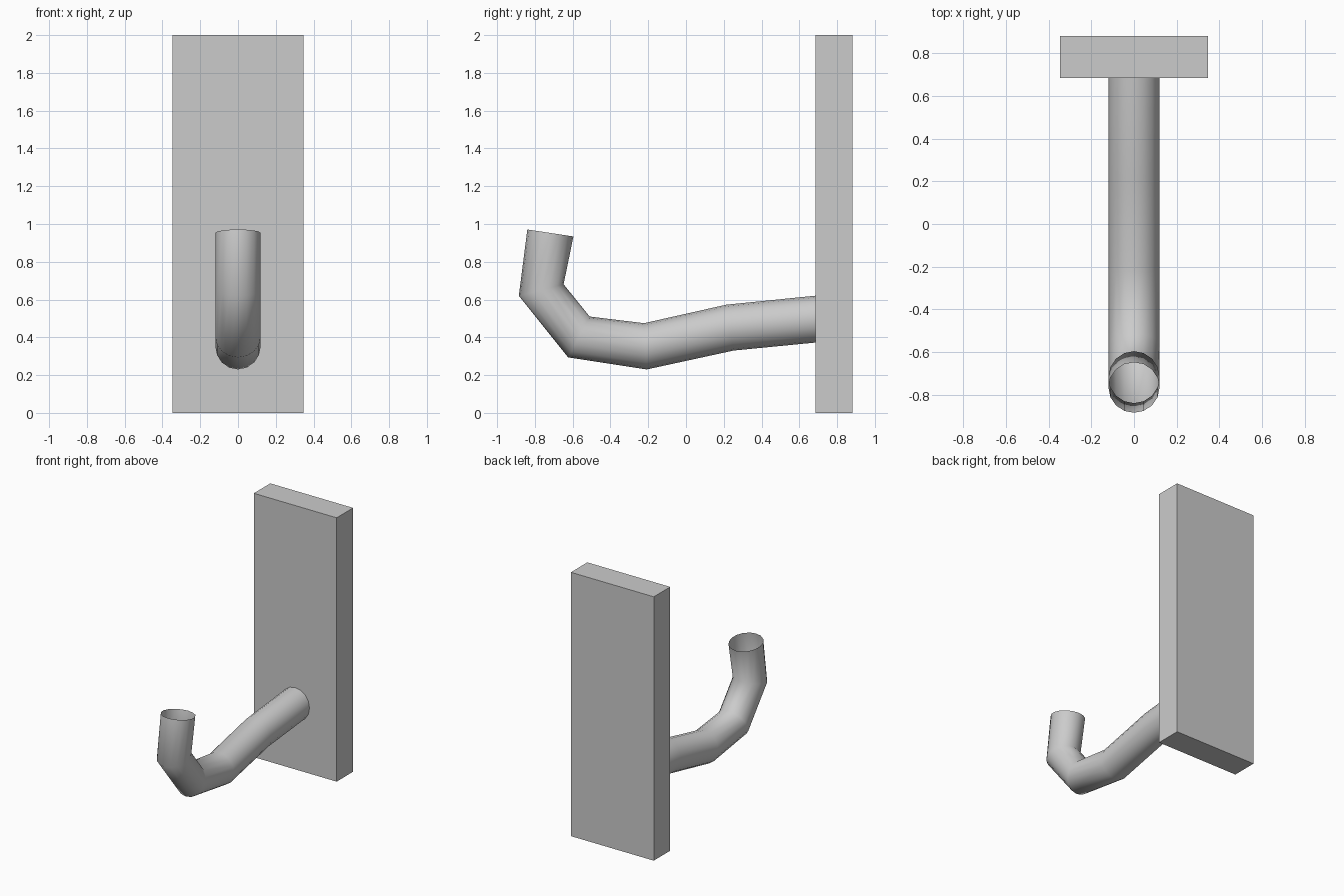
import bpy, bmesh, math
from mathutils import Vector

if "Cube" in bpy.data.objects:
    bpy.data.objects.remove(bpy.data.objects["Cube"])


def finish(bm, name, smooth=False):
    bmesh.ops.recalc_face_normals(bm, faces=bm.faces)
    for f in bm.faces:
        f.smooth = smooth
    mesh = bpy.data.meshes.new(name)
    bm.to_mesh(mesh)
    bm.free()
    obj = bpy.data.objects.new(name, mesh)
    bpy.context.collection.objects.link(obj)
    return obj


# Wall plate
bm = bmesh.new()
bmesh.ops.create_cube(bm, size=1)
bmesh.ops.scale(bm, vec=(0.695, 0.197, 2.0), verts=bm.verts)
bmesh.ops.translate(bm, vec=(0, 0.784, 1.0), verts=bm.verts)
finish(bm, "wall_plate")

# Hook: open tube, each ring given by its lower/outer and upper/inner point (y, z)
SIDES, RADIUS = 16, 0.12
stations = [
    ((0.692, 0.373), (0.692, 0.621)),
    ((0.252, 0.330), (0.214, 0.573)),
    ((-0.208, 0.230), (-0.222, 0.475)),
    ((-0.624, 0.294), (-0.510, 0.510)),
    ((-0.885, 0.620), (-0.648, 0.681)),
    ((-0.840, 0.971), (-0.596, 0.934)),
]
bm = bmesh.new()
rings = []
for outer, inner in stations:
    a, b = Vector((0, *outer)), Vector((0, *inner))
    mid, half = (a + b) / 2, (b - a) / 2
    ring = []
    for i in range(SIDES):
        t = 2 * math.pi * i / SIDES
        ring.append(bm.verts.new(mid + half * math.sin(t) + Vector((RADIUS * math.cos(t), 0, 0))))
    rings.append(ring)
for r0, r1 in zip(rings, rings[1:]):
    for i in range(SIDES):
        j = (i + 1) % SIDES
        bm.faces.new((r0[i], r0[j], r1[j], r1[i]))
finish(bm, "hook_arm", smooth=True)
